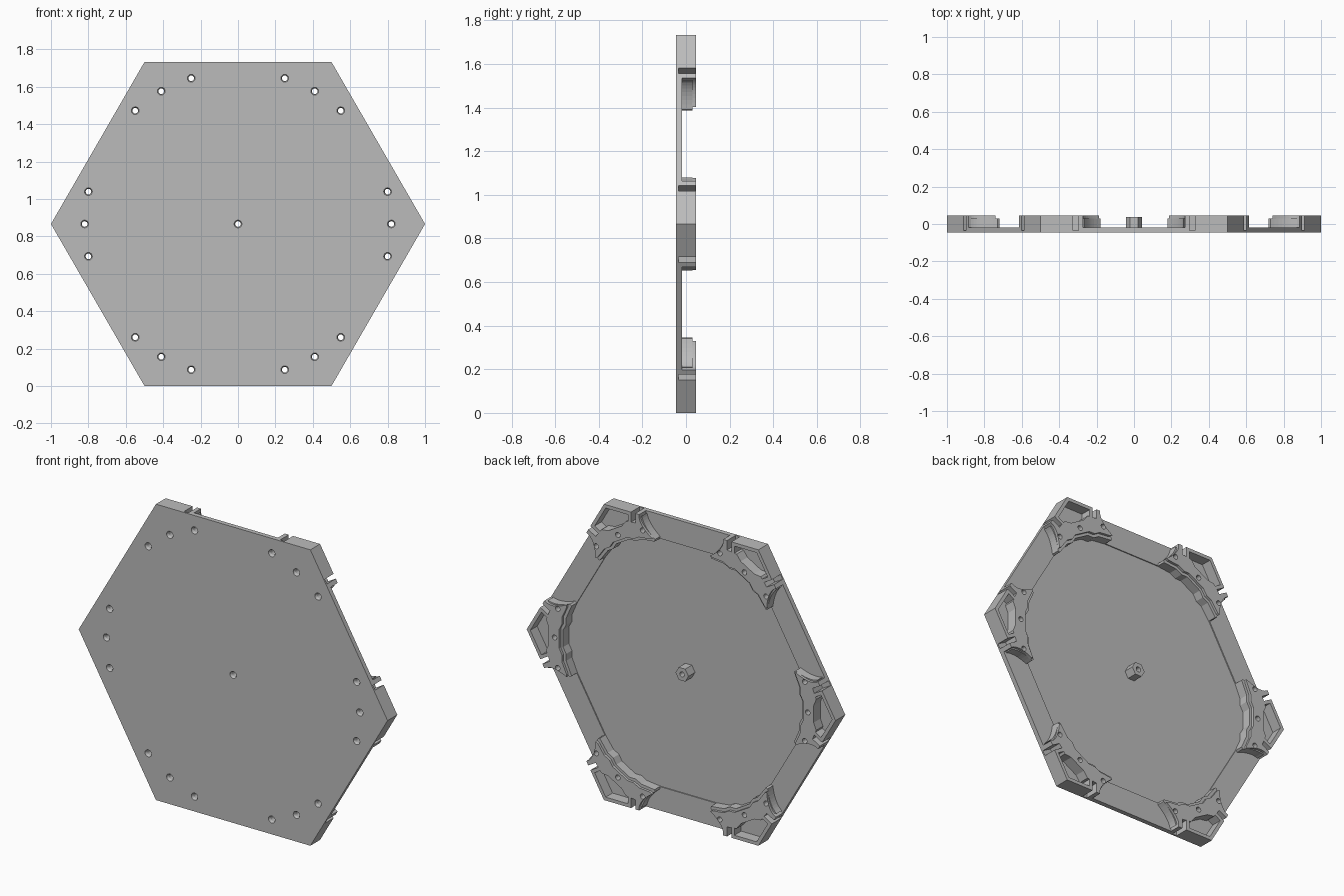
import bpy, bmesh, math
from mathutils import Matrix, Vector

if "Cube" in bpy.data.objects:
    bpy.data.objects.remove(bpy.data.objects["Cube"])

H = math.sqrt(3) / 2          # hexagon apothem and height of its centre
FRONT, FLOOR, STEP, BACK = -0.045, -0.018, 0.03, 0.045

grey = bpy.data.materials.new("light_grey")
grey.use_nodes = True
grey.diffuse_color = (0.5, 0.5, 0.5, 1)
grey.node_tree.nodes["Principled BSDF"].inputs["Base Color"].default_value = (0.5, 0.5, 0.5, 1)


def turn(pts, k):
    """Rotate corner coordinates to corner number k."""
    m = Matrix.Rotation(math.radians(60 * k), 2)
    return [m @ Vector(p) for p in pts]


def along(s, d, side=1):
    """Point s along an edge from the corner and d inward."""
    return (1 - 0.5 * s - H * d, side * (H * s - 0.5 * d))


def mirrored(half):
    """Close an outline that is symmetric about the corner's bisector."""
    return half + [(x, -y) for x, y in reversed(half)]


def ring(r, n, c=(0, 0)):
    return [(c[0] + r * math.cos(math.tau * i / n), c[1] + r * math.sin(math.tau * i / n))
            for i in range(n)]


def loft(bm, layers):
    """Solid through outlines given as (points, y)."""
    loops = [[bm.verts.new((p[0], y, p[1] + H)) for p in pts] for pts, y in layers]
    faces = [bm.faces.new(loops[0]), bm.faces.new(loops[-1])]
    n = len(loops[0])
    for a, b in zip(loops, loops[1:]):
        for i in range(n):
            j = (i + 1) % n
            faces.append(bm.faces.new((a[i], a[j], b[j], b[i])))
    bmesh.ops.recalc_face_normals(bm, faces=faces)


def make(name, solids):
    bm = bmesh.new()
    for layers in solids:
        loft(bm, layers)
    mesh = bpy.data.meshes.new(name)
    bm.to_mesh(mesh)
    bm.free()
    mesh.materials.append(grey)
    obj = bpy.data.objects.new(name, mesh)
    bpy.context.collection.objects.link(obj)
    return obj


def cut(obj, cutter):
    mod = obj.modifiers.new("cut", "BOOLEAN")
    mod.operation, mod.solver, mod.object = "DIFFERENCE", "EXACT", cutter
    bpy.context.view_layer.objects.active = obj
    bpy.ops.object.modifier_apply(modifier=mod.name)


# Cutters: screw holes with countersink, edge slots, inner recess
centres = [Vector((0, 0))]
for k in range(6):
    centres += turn([(0.82, 0), along(0.25, 0.087), along(0.25, 0.087, -1)], k)
holes = make("hole_cutter", [
    [(ring(0.023, 16, c), FRONT - 0.01), (ring(0.021, 16, c), FRONT),
     (ring(0.015, 16, c), FRONT + 0.012), (ring(0.015, 16, c), BACK + 0.02)]
    for c in centres])
slots = []
for k in range(6):
    for side in (1, -1):
        box = [along(s, d, side) for s, d in
               ((0.175, -0.02), (0.203, -0.02), (0.203, 0.06), (0.175, 0.06))]
        slots.append([(turn(box, k), -0.035), (turn(box, k), BACK + 0.02)])
slots = make("slot_cutter", slots)
inner = ring((H - 0.14) / H, 6)
recess = make("recess_cutter", [[(inner, -0.024), (inner, BACK)]])

# Hexagonal plate
plate = make("hexagon_plate", [[(ring(1, 6), FRONT), (ring(1, 6), FLOOR)]])
for cutter in (recess, slots, holes):
    cut(plate, cutter)

# Centre standoff
post = make("centre_standoff", [[(ring(0.042, 6), -0.025), (ring(0.042, 6), 0.037)]])
cut(post, holes)


def scoop(start, end, sag, n=8):
    """Concave curve between two edge positions, bulging to the corner."""
    pts = []
    for i in range(n + 1):
        t = i / n
        s = start[0] + (end[0] - start[0]) * t - 4 * sag * t * (1 - t)
        pts.append(along(s, start[1] + (end[1] - start[1]) * t))
    return pts


# Bracket outlines, from the pocket side round the scoop to the inner side
pocket = [(0.858, 0.05), (0.875, 0.09), along(0.205, 0.055)]
base = mirrored(pocket + scoop((0.235, 0.012), (0.32, 0.127), 0.016)
                + [(0.72, 0.205), (0.755, 0.125), (0.755, 0.085), (0.775, 0.05)])
top = mirrored(pocket + scoop((0.228, 0.02), (0.312, 0.118), 0.016)
               + [(0.742, 0.196), (0.772, 0.13), (0.772, 0.09), (0.79, 0.055)])
wall = mirrored([along(0, 0), along(0.228, 0), along(0.228, 0.02), along(0, 0.02)][1:3]
                + [(1 - 0.02 / H, 0.0)])
wall = [(1, 0), along(0.228, 0), along(0.228, 0.02), (1 - 0.02 / H, 0),
        along(0.228, 0.02, -1), along(0.228, 0, -1)]

for k in range(6):
    # Raised rim around the corner
    w = turn(wall, k)
    rim = make(f"corner_rim_{k + 1}", [[(w, FLOOR - 0.004), (w, BACK)]])
    cut(rim, slots)
    # Ribs on both sides of each slot
    ribs = []
    for side in (1, -1):
        for a, b in ((0.155, 0.175), (0.203, 0.228)):
            r = turn([along(s, d, side) for s, d in
                      ((a, 0.015), (b, 0.015), (b, 0.07), (a, 0.07))], k)
            ribs.append([(r, FLOOR - 0.004), (r, BACK)])
    make(f"slot_ribs_{k + 1}", ribs)
    # Stepped screw bracket
    lower, upper = turn(base, k), turn(top, k)
    for name, pts, y0, y1 in (("bracket_base", lower, -0.026, STEP),
                              ("bracket_top", upper, STEP - 0.002, BACK)):
        cut(make(f"{name}_{k + 1}", [[(pts, y0), (pts, y1)]]), holes)

for cutter in (holes, slots, recess):
    bpy.data.objects.remove(cutter)
